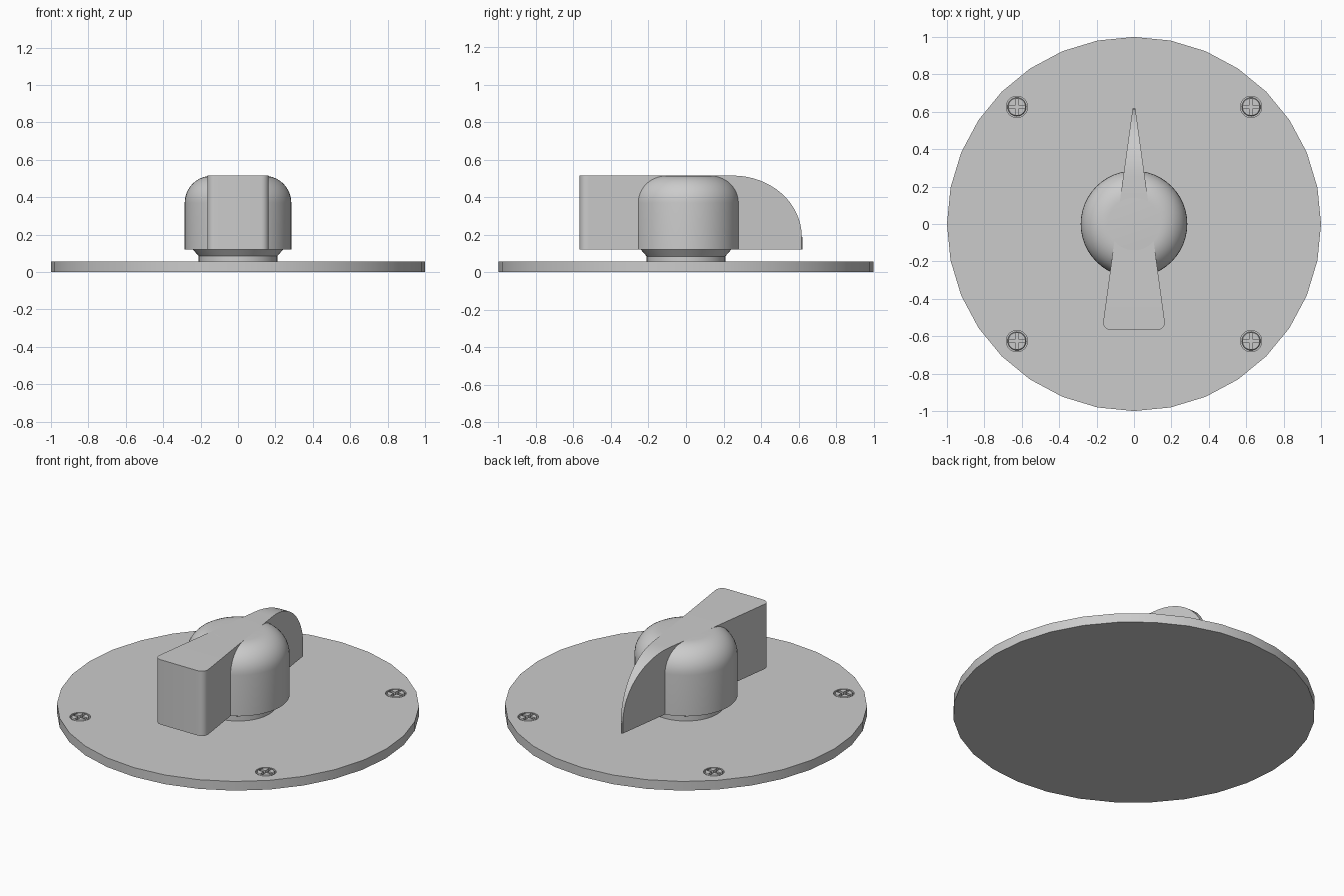
import bpy, bmesh, math

if "Cube" in bpy.data.objects:
    bpy.data.objects.remove(bpy.data.objects["Cube"])

PLATE_TOP = 0.056
KNOB_BOTTOM, KNOB_TOP = 0.12, 0.515


def finish(name, bm, angle=30):
    bmesh.ops.remove_doubles(bm, verts=bm.verts, dist=1e-5)
    bmesh.ops.recalc_face_normals(bm, faces=bm.faces)
    mesh = bpy.data.meshes.new(name)
    bm.to_mesh(mesh)
    bm.free()
    ob = bpy.data.objects.new(name, mesh)
    bpy.context.collection.objects.link(ob)
    smooth(ob, angle)
    return ob


def smooth(ob, angle=30):
    bpy.ops.object.select_all(action='DESELECT')
    ob.select_set(True)
    bpy.context.view_layer.objects.active = ob
    bpy.ops.object.shade_smooth_by_angle(angle=math.radians(angle))


def lathe(name, profile, sides):
    bm = bmesh.new()
    rings = [[bm.verts.new((r * math.sin(2 * math.pi * i / sides),
                            r * math.cos(2 * math.pi * i / sides), z))
              for i in range(sides)] for r, z in profile]
    for a, b in zip(rings, rings[1:]):
        for i in range(sides):
            j = (i + 1) % sides
            bm.faces.new((a[i], a[j], b[j], b[i]))
    bm.faces.new(rings[0])
    bm.faces.new(rings[-1])
    return finish(name, bm)


def box(name, size, loc):
    bm = bmesh.new()
    bmesh.ops.create_cube(bm, size=1)
    for v in bm.verts:
        v.co = [v.co[k] * size[k] + loc[k] for k in range(3)]
    return finish(name, bm)


def cut(ob, cutter):
    mod = ob.modifiers.new("cut", 'BOOLEAN')
    mod.operation, mod.solver, mod.object = 'DIFFERENCE', 'EXACT', cutter
    bpy.ops.object.select_all(action='DESELECT')
    ob.select_set(True)
    bpy.context.view_layer.objects.active = ob
    bpy.ops.object.modifier_apply(modifier=mod.name)
    bpy.data.objects.remove(cutter)
    smooth(ob)


# Round base plate with four shallow screw recesses
plate = lathe("base_plate", [(1, 0), (1, PLATE_TOP)], 32)
corners = [(sx * 0.626, sy * 0.626) for sx in (-1, 1) for sy in (-1, 1)]
for x, y in corners:
    hole = lathe("hole_cutter", [(0.057, 0.035), (0.057, 0.1)], 32)
    hole.location = (x, y, 0)
    bpy.context.view_layer.update()
    cut(plate, hole)

# Cross-slot screws sitting flush in the recesses
screw = lathe("screw", [(0.05, 0.03), (0.05, 0.053), (0.046, 0.057)], 32)
for size in ((0.084, 0.017, 0.04), (0.017, 0.084, 0.04)):
    cut(screw, box("slot_cutter", size, (0, 0, 0.06)))
for i, (x, y) in enumerate(corners):
    ob = screw if i == 0 else screw.copy()
    ob.name = f"screw_{i + 1}"
    if i:
        bpy.context.collection.objects.link(ob)
    ob.location = (x, y, 0)

# Domed hub on a flared neck
dome = [(0.14 + 0.145 * math.cos(t * math.pi / 20), 0.37 + 0.145 * math.sin(t * math.pi / 20))
        for t in range(11)]
lathe("neck", [(0.21, 0.05), (0.21, 0.085), (0.245, KNOB_BOTTOM + 0.005)], 48)
lathe("hub", [(0.285, KNOB_BOTTOM)] + dome, 48)

# Tapered pointer grip: rectangles (y, half width, top height) lofted from back to tip
def half_width(y):
    return 0.0925 - 0.138 * y


stations = []
for t in range(7):  # rounded rear corners
    a = t * math.pi / 12
    y = -0.52 - 0.047 * math.cos(a)
    stations.append((y, half_width(y) - 0.047 * (1 - math.sin(a)), KNOB_TOP))
for t in range(17):  # front edge sweeping down to the tip
    a = t * math.pi / 32
    y = 0.25 + 0.367 * math.sin(a)
    stations.append((y, half_width(y), 0.19 + (KNOB_TOP - 0.19) * math.cos(a)))
stations.append((0.621, 0.003, 0.185))

bm = bmesh.new()
loops = [[bm.verts.new(p) for p in ((-w, y, KNOB_BOTTOM), (w, y, KNOB_BOTTOM), (w, y, z), (-w, y, z))]
         for y, w, z in stations]
for a, b in zip(loops, loops[1:]):
    for i in range(4):
        j = (i + 1) % 4
        bm.faces.new((a[i], a[j], b[j], b[i]))
bm.faces.new(loops[0])
bm.faces.new(loops[-1])
finish("pointer_grip", bm)
